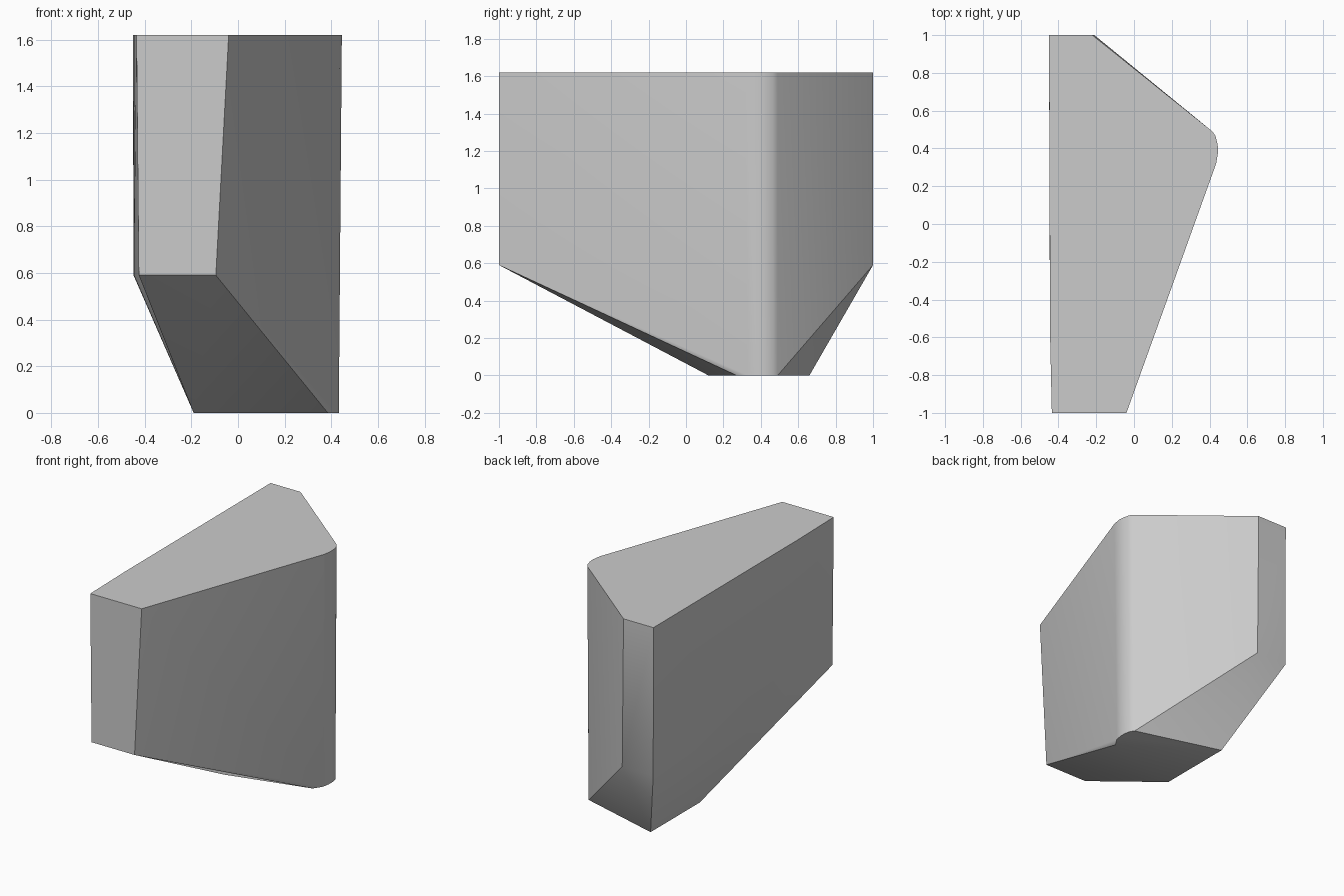
import bpy
import bmesh
from math import radians

cube = bpy.data.objects.get("Cube")
if cube:
    bpy.data.objects.remove(cube, do_unlink=True)

TOP, SHOULDER = 1.62, 0.59

# Outline of the flat top, with the rounded corner on the wide side
top_ring = [(-0.45, 1), (-0.22, 1), (0.415, 0.49), (0.432, 0.465), (0.443, 0.42),
            (0.445, 0.38), (0.435, 0.32), (-0.04, -1), (-0.435, -1),
            (-0.444, -0.6), (-0.448, -0.2)]

# Corners where the upright walls turn in toward the base
shoulder_ring = [(-0.448, 1), (-0.21, 1), (-0.095, -1), (-0.425, -1), (-0.446, -0.2)]

# Outline of the small base
base_ring = [(-0.19, 0.66), (0.405, 0.49), (0.423, 0.465), (0.432, 0.42),
             (0.432, 0.38), (0.423, 0.33), (0.385, 0.27), (-0.19, 0.12)]

# Wrap the three outlines in one convex skin
bm = bmesh.new()
for ring, z in ((top_ring, TOP), (shoulder_ring, SHOULDER), (base_ring, 0)):
    for x, y in ring:
        bm.verts.new((x, y, z))
hull = bmesh.ops.convex_hull(bm, input=bm.verts)
unused = {e for e in hull["geom_interior"] + hull["geom_unused"]
          if isinstance(e, bmesh.types.BMVert)}
bmesh.ops.delete(bm, geom=list(unused), context="VERTS")
bmesh.ops.dissolve_limit(bm, angle_limit=radians(0.5), verts=bm.verts, edges=bm.edges)
bmesh.ops.recalc_face_normals(bm, faces=bm.faces)

mesh = bpy.data.meshes.new("tapered_block")
bm.to_mesh(mesh)
bm.free()
block = bpy.data.objects.new("tapered_block", mesh)
bpy.context.collection.objects.link(block)

# Plain grey colour
grey = bpy.data.materials.new("light_grey")
grey.use_nodes = True
colour = (0.6, 0.6, 0.6, 1)
grey.diffuse_color = colour
grey.node_tree.nodes["Principled BSDF"].inputs["Base Color"].default_value = colour
mesh.materials.append(grey)

# Soft corners, crisp main edges
bpy.ops.object.select_all(action="DESELECT")
block.select_set(True)
bpy.context.view_layer.objects.active = block
bpy.ops.object.shade_smooth_by_angle(angle=radians(35))
